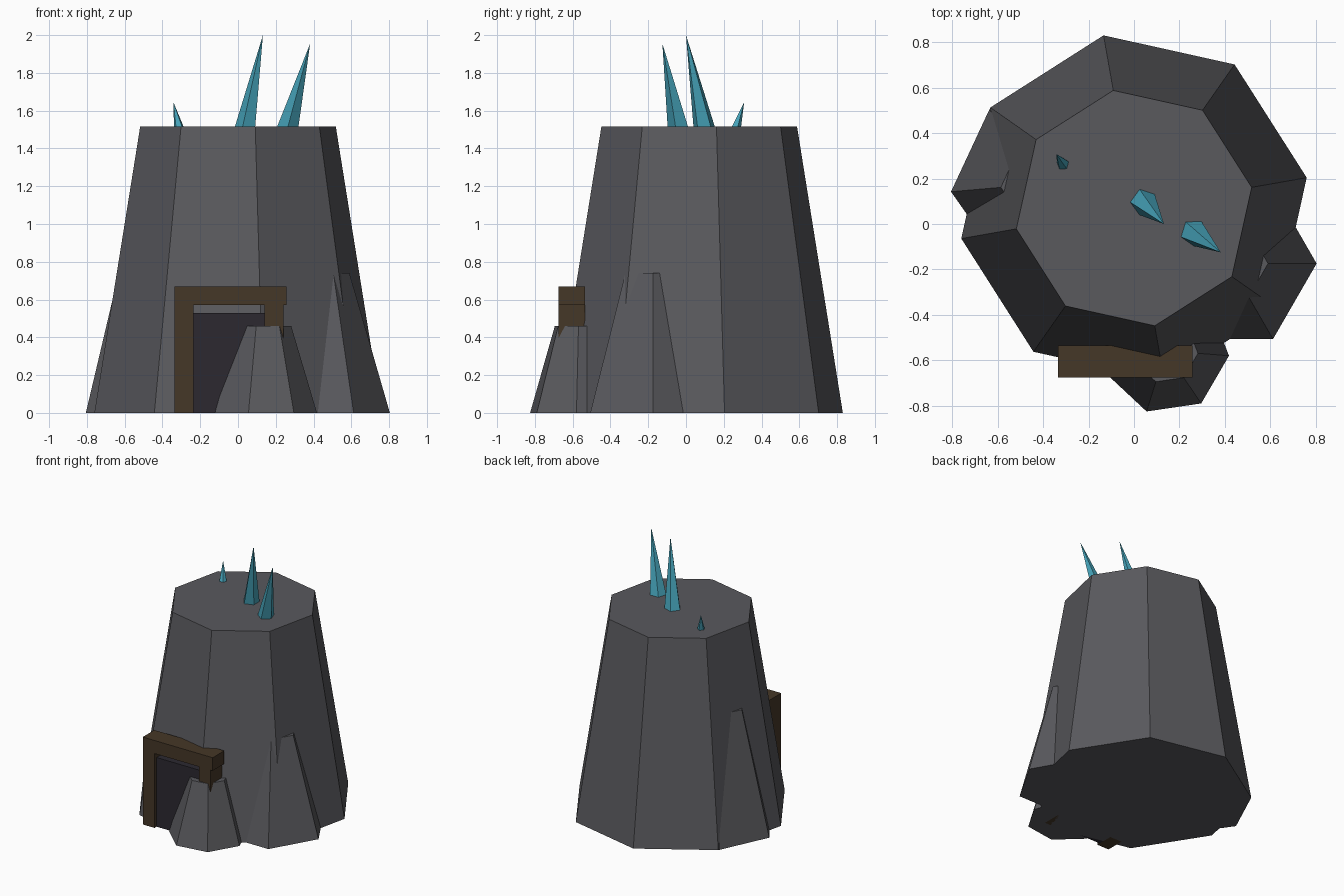
import bpy, bmesh
from math import radians, cos, sin

if "Cube" in bpy.data.objects:
    bpy.data.objects.remove(bpy.data.objects["Cube"])


def material(name, r, g, b):
    m = bpy.data.materials.new(name)
    m.diffuse_color = (r, g, b, 1)
    m.use_nodes = True
    m.node_tree.nodes["Principled BSDF"].inputs["Base Color"].default_value = m.diffuse_color
    return m


STONE = material("stone", 0.10, 0.10, 0.11)
WOOD = material("dark_wood", 0.06, 0.038, 0.02)
DARK = material("door_shadow", 0.025, 0.022, 0.03)
CRYSTAL = material("crystal_blue", 0.06, 0.36, 0.48)


def finish(name, bm, mat):
    bmesh.ops.recalc_face_normals(bm, faces=bm.faces)
    me = bpy.data.meshes.new(name)
    bm.to_mesh(me)
    bm.free()
    me.materials.append(mat)
    ob = bpy.data.objects.new(name, me)
    bpy.context.collection.objects.link(ob)
    return ob


def frustum(name, sides, turn, base, r0, top, r1, mat):
    """Faceted taper from base to top; r1 = 0 ends in a point."""
    bm = bmesh.new()

    def ring(c, r):
        return [bm.verts.new((c[0] + r * cos(radians(turn + 360 * i / sides)),
                              c[1] + r * sin(radians(turn + 360 * i / sides)), c[2]))
                for i in range(sides)]

    low = ring(base, r0)
    bm.faces.new(low[::-1])
    if r1:
        high = ring(top, r1)
        bm.faces.new(high)
    else:
        tip = bm.verts.new(top)
    for i in range(sides):
        j = (i + 1) % sides
        bm.faces.new([low[i], low[j]] + ([high[j], high[i]] if r1 else [tip]))
    return finish(name, bm, mat)


def box(name, lo, hi, mat):
    bm = bmesh.new()
    bmesh.ops.create_cube(bm, size=1)
    for v in bm.verts:
        v.co = [lo[k] if v.co[k] < 0 else hi[k] for k in range(3)]
    return finish(name, bm, mat)


# Main eight-sided rock tower
frustum("tower", 8, 10, (0, 0.07, 0), 0.772, (0, 0.07, 1.515), 0.526, STONE)

# Tapered boulders leaning into the foot: sides, turn, x, y, base radius, top radius, height
rocks = [("front_rock", 7, -4.5, 0.139, -0.558, 0.28, 0.143, 0.46),
         ("right_rock", 6, 0, 0.42, -0.174, 0.384, 0.17, 0.74),
         ("left_rock", 6, 5, -0.407, 0.177, 0.40, 0.18, 0.93)]
for name, n, turn, x, y, r0, r1, h in rocks:
    frustum(name, n, turn, (x, y, 0), r0, (x, y, h), r1, STONE)

# Doorway: dark panel, two posts and a lintel
box("door_panel", (-0.25, -0.65, 0), (0.16, -0.55, 0.53), DARK)
for name, x in (("left_post", -0.335), ("right_post", 0.14)):
    box(name, (x, -0.675, 0), (x + 0.1, -0.535, 0.57), WOOD)
box("lintel", (-0.335, -0.675, 0.57), (0.258, -0.535, 0.67), WOOD)

# Crystals on the top: turn, base centre, radius, tip
crystals = [(36, (0.042, 0.097), 0.06, (0.132, 0.0, 2.0)),
            (55, (0.262, -0.037), 0.06, (0.382, -0.125, 1.955)),
            (20, (-0.312, 0.263), 0.028, (-0.342, 0.308, 1.645))]
for i, (turn, (x, y), r, tip) in enumerate(crystals):
    frustum(f"crystal_{i + 1}", 5, turn, (x, y, 1.51), r, tip, 0, CRYSTAL)
